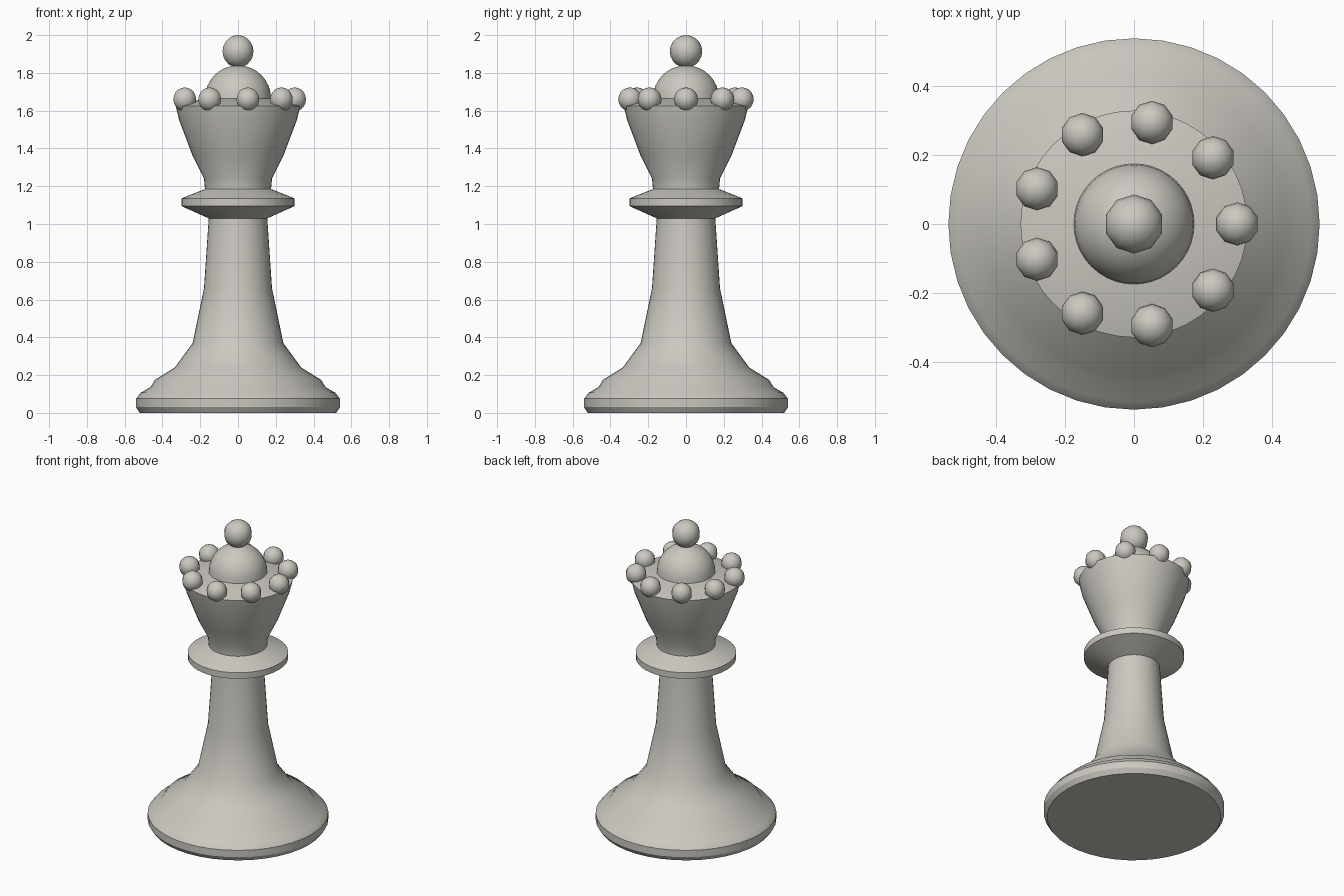
import bpy
import math

cube = bpy.data.objects.get("Cube")
if cube:
    bpy.data.objects.remove(cube)

stone = bpy.data.materials.new("warm_grey")
stone.use_nodes = True
color = (0.6, 0.58, 0.53, 1)
stone.diffuse_color = color
stone.node_tree.nodes["Principled BSDF"].inputs["Base Color"].default_value = color


def finish(obj, name, angle):
    obj.name = name
    obj.data.materials.append(stone)
    bpy.ops.object.select_all(action='DESELECT')
    obj.select_set(True)
    bpy.context.view_layer.objects.active = obj
    bpy.ops.object.shade_smooth_by_angle(angle=math.radians(angle))
    return obj


def lathe(name, profile, segments=40, angle=31):
    """Revolve (radius, height) points about z and cap both ends."""
    verts = [(r * math.cos(math.tau * i / segments), r * math.sin(math.tau * i / segments), z)
             for r, z in profile for i in range(segments)]
    faces = [list(reversed(range(segments))),
             list(range(len(verts) - segments, len(verts)))]
    for k in range(len(profile) - 1):
        a, b = k * segments, (k + 1) * segments
        for i in range(segments):
            j = (i + 1) % segments
            faces.append((a + i, a + j, b + j, b + i))
    mesh = bpy.data.meshes.new(name)
    mesh.from_pydata(verts, [], faces)
    obj = bpy.data.objects.new(name, mesh)
    bpy.context.collection.objects.link(obj)
    return finish(obj, name, angle)


def ball(name, radius, location):
    bpy.ops.mesh.primitive_uv_sphere_add(segments=10, ring_count=10, radius=radius, location=location)
    return finish(bpy.context.object, name, 60)


# Foot, stem, collar and flared crown in one turned body
lathe("turned_body", [
    (0.52, 0), (0.54, 0.03), (0.54, 0.075), (0.515, 0.107), (0.465, 0.135),
    (0.44, 0.175), (0.335, 0.24), (0.24, 0.37), (0.18, 0.66), (0.155, 1.03),
    (0.3, 1.095), (0.3, 1.135), (0.175, 1.185), (0.18, 1.24), (0.24, 1.36),
    (0.312, 1.55), (0.33, 1.625), (0.175, 1.665)])

# Dome on the crown
lathe("crown_dome", [(0.175 * math.cos(t), 1.665 + 0.175 * math.sin(t))
                     for t in [math.radians(a) for a in range(0, 90, 11)]])

# Finial and the ring of crown balls
ball("finial_ball", 0.086, (0, 0, 1.914))
COUNT = 9
for n in range(COUNT):
    a = math.tau * n / COUNT
    ball(f"crown_ball_{n + 1}", 0.063, (0.3 * math.cos(a), 0.3 * math.sin(a), 1.66))
